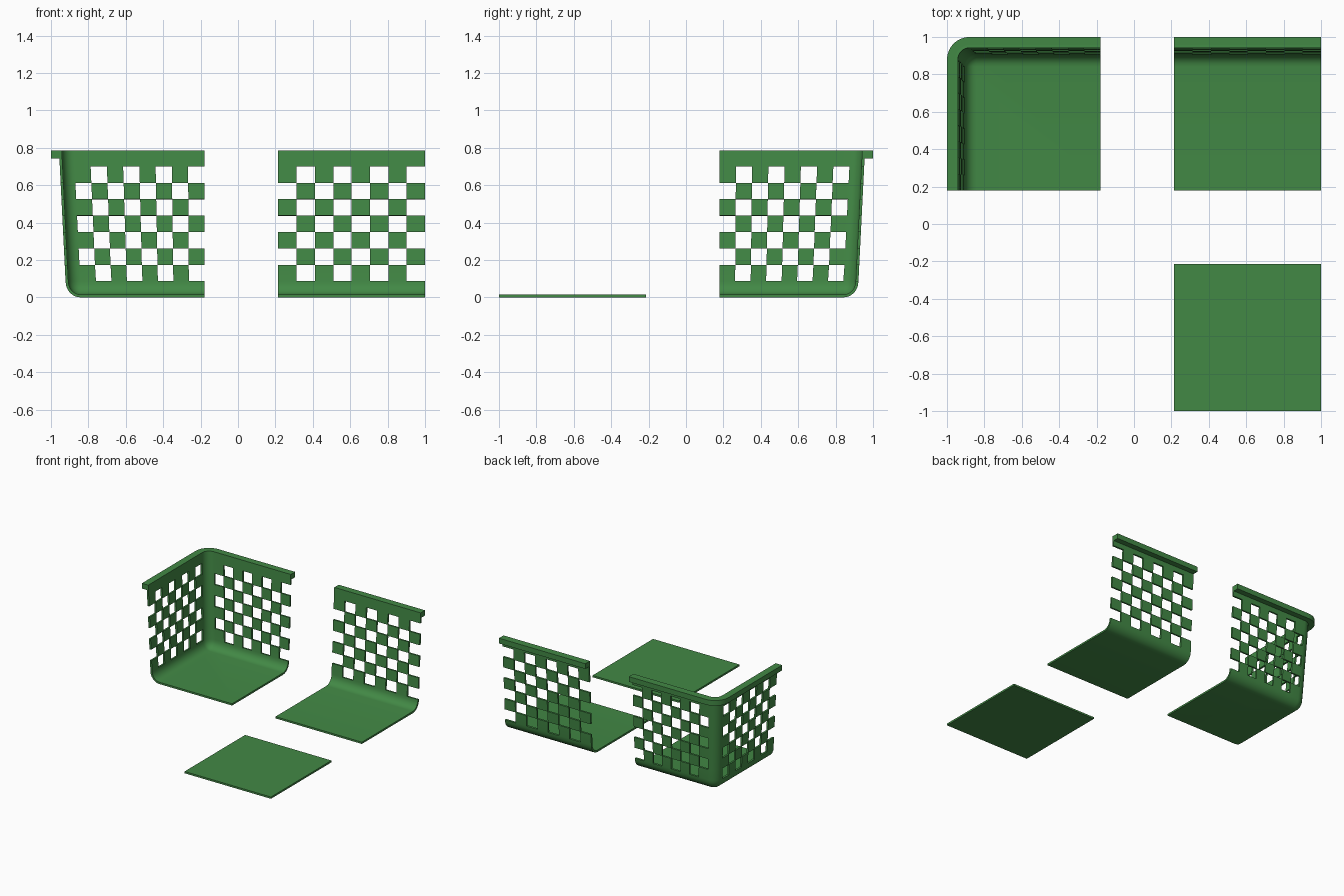
import bpy, bmesh, math

if "Cube" in bpy.data.objects:
    bpy.data.objects.remove(bpy.data.objects["Cube"])

TOP, RIM_Z, THICK = 0.785, 0.742, 0.015
FILLET, CORNER_R, COLS, ROWS = 0.08, 0.078, 8, 7
NEAR = 0.18            # inner end of the wall pieces
EDGE_X = (0.215, 1.0)  # span of the straight pieces

green = bpy.data.materials.new("green_plastic")
green.diffuse_color = (0.055, 0.25, 0.06, 1)
green.use_nodes = True
green.node_tree.nodes["Principled BSDF"].inputs["Base Color"].default_value = green.diffuse_color


def wall_at(z):
    """Distance of the leaning outer wall from the centre."""
    return 0.957 - 0.05 * (TOP - z)


def lerp(a, b, n):
    return [a + (b - a) * i / n for i in range(n + 1)]


def edge_path(o, c):
    """Straight run along the back; tags are column numbers."""
    return [(x, o) for x in lerp(*EDGE_X, COLS)], list(range(COLS))


def corner_path(o, c, arc=8):
    """Left wall, rounded corner, back wall; -1 tags are solid corner strips."""
    pts = [(-o, y) for y in lerp(NEAR, c, COLS)]
    for i in range(1, arc):
        a = math.pi / 2 * i / arc
        pts.append((-c - (o - c) * math.cos(a), c + (o - c) * math.sin(a)))
    pts += [(x, o) for x in lerp(-c, -NEAR, COLS)]
    return pts, list(range(COLS)) + [-1] * arc + list(range(COLS))


def finish(name, bm):
    me = bpy.data.meshes.new(name)
    bm.to_mesh(me)
    bm.free()
    ob = bpy.data.objects.new(name, me)
    bpy.context.collection.objects.link(ob)
    me.materials.append(green)
    return ob


def activate(ob):
    bpy.ops.object.select_all(action='DESELECT')
    ob.select_set(True)
    bpy.context.view_layer.objects.active = ob


def smooth(ob):
    activate(ob)
    bpy.ops.object.shade_smooth_by_angle(angle=math.radians(35))


def shell(name, path, floor_ends):
    """Floor, fillet and chequered wall as one thickened sheet."""
    z0, z1 = 0.085, 0.70
    o0 = wall_at(z0)
    c0 = o0 - FILLET
    levels = []        # (z, outer offset, arc centre, hole row)
    for i in range(6):
        a = math.pi / 2 * i / 6
        levels.append((z0 * (1 - math.cos(a)), c0 + FILLET * math.sin(a), c0, None))
    for r, z in enumerate(lerp(z0, z1, ROWS)):
        c = wall_at(z) - (CORNER_R if r else FILLET)
        levels.append((z, wall_at(z), c, r if r < ROWS else None))
    levels.append((TOP, wall_at(TOP), wall_at(TOP) - CORNER_R, None))

    bm = bmesh.new()
    cache = {}

    def vert(x, y, z):
        key = (round(x, 5), round(y, 5), round(z, 5))
        if key not in cache:
            cache[key] = bm.verts.new(key)
        return cache[key]

    grid = [[vert(x, y, z) for x, y in path(o, c)[0]] for z, o, c, _ in levels]
    tags = path(1, 0.9)[1]
    for j in range(len(grid) - 1):
        lo, up, row = grid[j], grid[j + 1], levels[j][3]
        for i, k in enumerate(tags):
            if row is not None and k >= 0 and (k + row) % 2:
                continue
            bm.faces.new(dict.fromkeys((lo[i], up[i], up[i + 1], lo[i + 1])))
    loop = list(dict.fromkeys(grid[0])) + [vert(x, y, 0) for x, y in floor_ends]
    bm.faces.new(loop)

    ob = finish(name, bm)
    mod = ob.modifiers.new("thickness", 'SOLIDIFY')
    mod.thickness, mod.offset, mod.use_even_offset = THICK, -1, True
    activate(ob)
    bpy.ops.object.modifier_apply(modifier=mod.name)
    smooth(ob)


def rim(name, path):
    """Solid flange swept along the top of the wall."""
    section = [(1, RIM_Z), (1, TOP), (wall_at(TOP), TOP), (wall_at(RIM_Z), RIM_Z)]
    bm = bmesh.new()
    rings = [[bm.verts.new((x, y, z)) for x, y in path(o, 0.879)[0]] for o, z in section]
    for a, b in zip(rings, rings[1:] + rings[:1]):
        for i in range(len(a) - 1):
            bm.faces.new((a[i], b[i], b[i + 1], a[i + 1]))
    for end in (0, -1):
        bm.faces.new([r[end] for r in rings])
    bmesh.ops.recalc_face_normals(bm, faces=bm.faces[:])
    smooth(finish(name, bm))


# Corner module
shell("corner_basket_wall", corner_path, [(-NEAR, NEAR)])
rim("corner_basket_rim", corner_path)

# Straight side module
shell("side_basket_wall", edge_path, [(EDGE_X[1], NEAR), (EDGE_X[0], NEAR)])
rim("side_basket_rim", edge_path)

# Flat floor module
bm = bmesh.new()
bmesh.ops.create_cube(bm, size=1)
span = EDGE_X[1] - EDGE_X[0]
mid = sum(EDGE_X) / 2
bmesh.ops.scale(bm, vec=(span, span, THICK), verts=bm.verts)
bmesh.ops.translate(bm, vec=(mid, -mid, THICK / 2), verts=bm.verts)
finish("floor_panel", bm)
